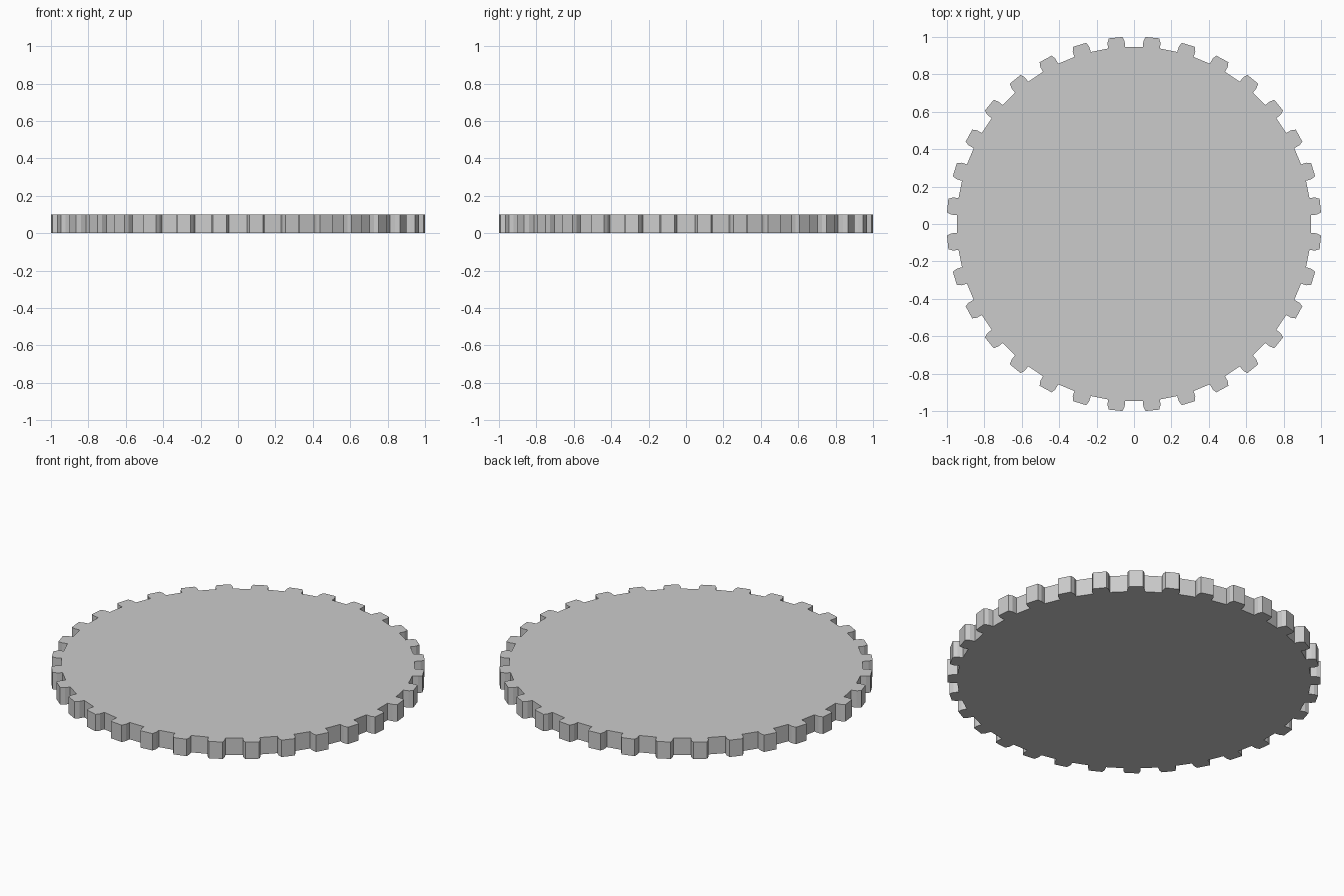
import bpy, bmesh
from math import sin, cos, tau

if "Cube" in bpy.data.objects:
    bpy.data.objects.remove(bpy.data.objects["Cube"])

TEETH = 32
THICKNESS = 0.10

# half profile of one tooth: (radial distance, sideways offset)
half = [(0.947, 0.046), (0.977, 0.046), (1.001, 0.037)]
tooth = [(r, -t) for r, t in half] + [(r, t) for r, t in reversed(half)]

# gear outline: the tooth repeated around the rim, a gap facing each axis
bm = bmesh.new()
outline = []
for i in range(TEETH):
    a = tau * (i + 0.5) / TEETH
    for r, t in tooth:
        outline.append(bm.verts.new((r * cos(a) - t * sin(a),
                                     r * sin(a) + t * cos(a), 0)))

# flat disc extruded to a plate
base = bm.faces.new(outline)
top = bmesh.ops.extrude_face_region(bm, geom=[base], use_keep_orig=True)
bmesh.ops.translate(bm, vec=(0, 0, THICKNESS),
                    verts=[v for v in top["geom"] if isinstance(v, bmesh.types.BMVert)])
bmesh.ops.recalc_face_normals(bm, faces=bm.faces)

mesh = bpy.data.meshes.new("gear_plate")
bm.to_mesh(mesh)
bm.free()
gear = bpy.data.objects.new("gear_plate", mesh)
bpy.context.collection.objects.link(gear)
